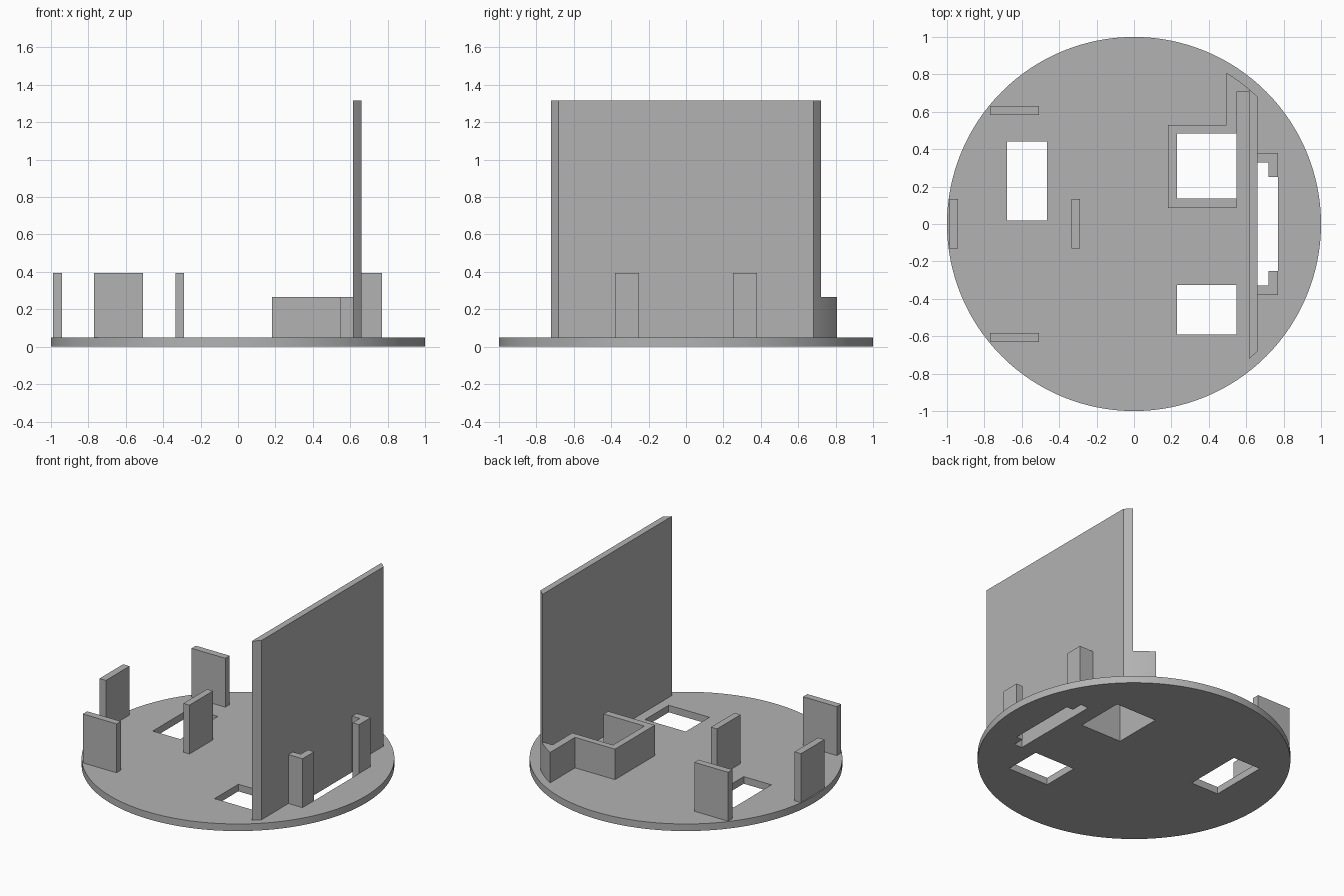
import bpy, bmesh
from math import sqrt, sin, cos, pi, radians

cube = bpy.data.objects.get("Cube")
if cube:
    bpy.data.objects.remove(cube)

grey = bpy.data.materials.new("plain_grey")
grey.use_nodes = True
colour = (0.45, 0.45, 0.45, 1)
grey.diffuse_color = colour
grey.node_tree.nodes["Principled BSDF"].inputs["Base Color"].default_value = colour

BASE = 0.05      # thickness of the disc
RIM = 0.948      # radius that the wall ends follow


def rect(x0, x1, y0, y1):
    return [(x0, y0), (x1, y0), (x1, y1), (x0, y1)]


def rim_arc(x0, x1, side, steps=6):
    xs = [x0 + (x1 - x0) * i / steps for i in range(steps + 1)]
    return [(x, side * sqrt(RIM * RIM - x * x)) for x in xs]


def prism(name, outline, z0, z1, holes=()):
    """Extrude an outline, with optional through holes, from z0 to z1."""
    bm = bmesh.new()
    edges = []
    for loop in (outline, *holes):
        vs = [bm.verts.new((x, y, z0)) for x, y in loop]
        edges += [bm.edges.new((v, vs[i - 1])) for i, v in enumerate(vs)]
    bmesh.ops.triangle_fill(bm, use_beauty=True, edges=edges)
    top = bmesh.ops.extrude_face_region(bm, geom=bm.faces[:], use_keep_orig=True)
    moved = [g for g in top["geom"] if isinstance(g, bmesh.types.BMVert)]
    bmesh.ops.translate(bm, verts=moved, vec=(0, 0, z1 - z0))
    bmesh.ops.recalc_face_normals(bm, faces=bm.faces[:])
    mesh = bpy.data.meshes.new(name)
    bm.to_mesh(mesh)
    bm.free()
    mesh.materials.append(grey)
    ob = bpy.data.objects.new(name, mesh)
    bpy.context.collection.objects.link(ob)
    bpy.ops.object.select_all(action='DESELECT')
    ob.select_set(True)
    bpy.context.view_layer.objects.active = ob
    bpy.ops.object.shade_smooth_by_angle(angle=radians(30))
    return ob


# Round base with three windows and a stepped slot
sides = 128
circle = [(cos(2 * pi * i / sides), sin(2 * pi * i / sides)) for i in range(sides)]
slot = [(0.66, -0.33), (0.72, -0.33), (0.72, -0.25), (0.77, -0.25),
        (0.77, 0.25), (0.72, 0.25), (0.72, 0.33), (0.66, 0.33)]
prism("base_disc", circle, 0, BASE, [
    rect(-0.68, -0.465, 0.02, 0.44),
    rect(0.23, 0.548, 0.135, 0.485),
    rect(0.23, 0.548, -0.59, -0.325),
    slot])

# Tall wall with ends following the rim
prism("tall_wall", rim_arc(0.615, 0.66, -1) + rim_arc(0.66, 0.615, 1), BASE, 1.315)

# Low fence around one window, running out to the rim
fence = [(0.548, 0.085), (0.548, 0.135), (0.23, 0.135), (0.23, 0.485),
         (0.548, 0.485), (0.548, 0.705), (0.615, 0.705)]
fence += rim_arc(0.615, 0.495, 1)
fence += [(0.495, 0.53), (0.183, 0.53), (0.183, 0.085)]
prism("low_fence", fence, BASE, 0.265)

# Upright tabs and the corner brackets at the slot ends
TAB = 0.395
prism("outer_tab", rect(-0.99, -0.94, -0.13, 0.133), BASE, TAB)
prism("inner_tab", rect(-0.335, -0.288, -0.13, 0.133), BASE, TAB)
bracket = [(0.66, 0.33), (0.72, 0.33), (0.72, 0.25), (0.77, 0.25),
           (0.77, 0.38), (0.66, 0.38)]
for side, label in ((1, "back"), (-1, "front")):
    tab = rect(-0.77, -0.507, 0.582, 0.63)
    prism(label + "_tab", [(x, side * y) for x, y in tab], BASE, TAB)
    prism(label + "_bracket", [(x, side * y) for x, y in bracket], BASE, TAB)
